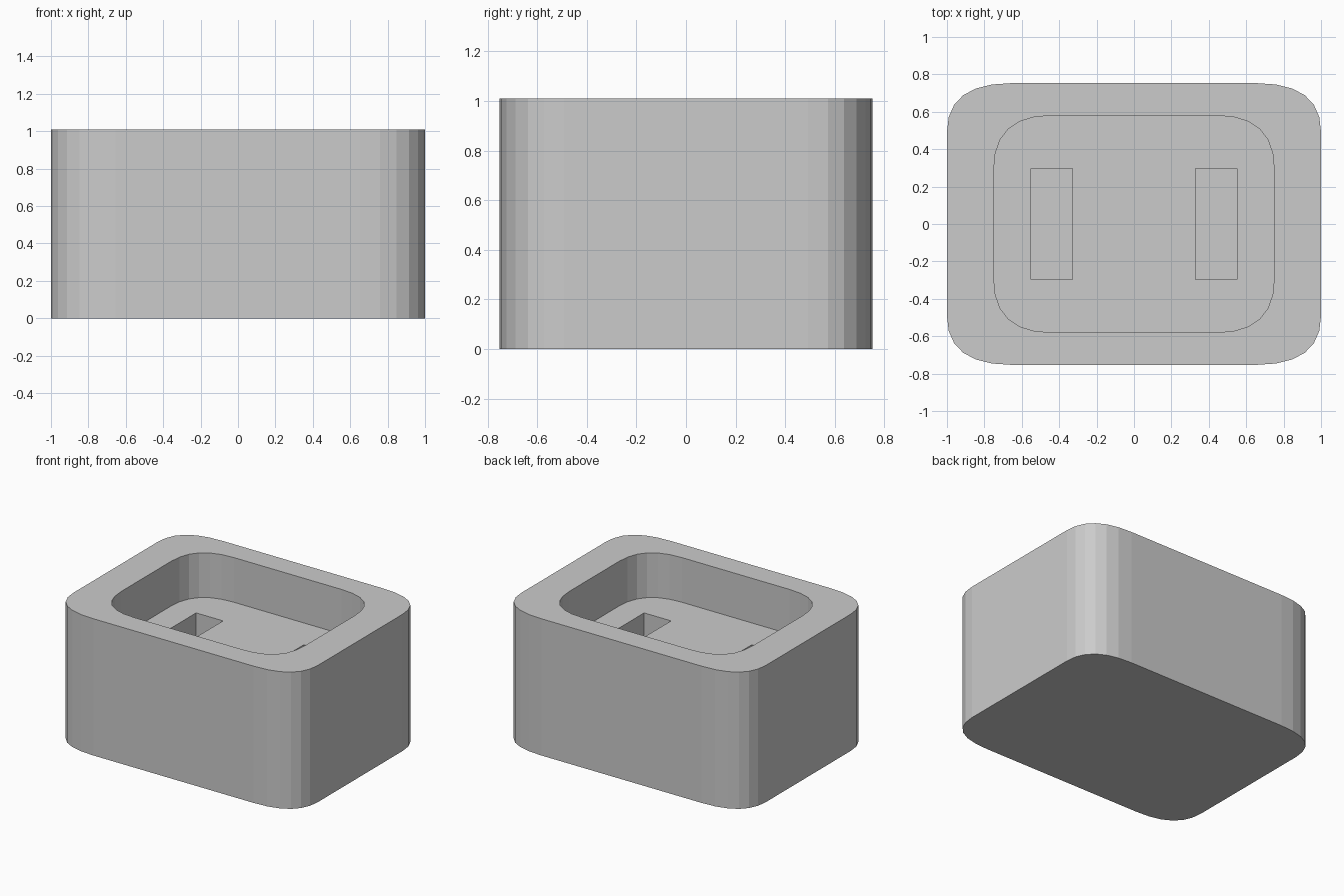
import bpy
import bmesh

HEIGHT = 1.01
FLOOR = 0.68        # bottom of the recess
SLOT_BOTTOM = 0.35  # bottom of the two slots
STEPS = 6           # segments per rounded corner

if "Cube" in bpy.data.objects:
    bpy.data.objects.remove(bpy.data.objects["Cube"], do_unlink=True)


def rounded_outline(hx, hy, rx, ry):
    """Counter-clockwise rectangle outline with softly curved corners."""
    points = []
    for sx, sy in ((1, 1), (-1, 1), (-1, -1), (1, -1)):
        corner = []
        for i in range(STEPS + 1):
            t = i / STEPS
            corner.append((sx * (hx - rx * t * t), sy * (hy - ry * (1 - t) ** 2)))
        points += corner if sx * sy > 0 else corner[::-1]
    return points


def box_outline(x0, x1, hy):
    return [(x0, -hy), (x1, -hy), (x1, hy), (x0, hy)]


def ring(bm, outline, z):
    return [bm.verts.new((x, y, z)) for x, y in outline]


def bridge(bm, a, b):
    """Join two matching rings with a band of quads."""
    for i in range(len(a)):
        j = (i + 1) % len(a)
        bm.faces.new((a[i], a[j], b[j], b[i]))


def loop_edges(bm, verts):
    return [bm.edges.get((verts[i - 1], verts[i])) for i in range(len(verts))]


bm = bmesh.new()
outer = rounded_outline(1.0, 0.753, 0.345, 0.26)
inner = rounded_outline(0.75, 0.58, 0.31, 0.29)

# Outer wall, rim and recess wall
base_ring = ring(bm, outer, 0)
top_ring = ring(bm, outer, HEIGHT)
rim_ring = ring(bm, inner, HEIGHT)
floor_ring = ring(bm, inner, FLOOR)
bm.faces.new(base_ring[::-1])
bridge(bm, base_ring, top_ring)
bridge(bm, top_ring, rim_ring)
bridge(bm, rim_ring, floor_ring)

# Two slots sunk into the recess floor
floor_edges = loop_edges(bm, floor_ring)
for x0, x1 in ((-0.55, -0.33), (0.33, 0.55)):
    outline = box_outline(x0, x1, 0.297)
    mouth = ring(bm, outline, FLOOR)
    bottom = ring(bm, outline, SLOT_BOTTOM)
    bridge(bm, mouth, bottom)
    bm.faces.new(bottom)
    floor_edges += loop_edges(bm, mouth)

# Recess floor around the slots
bmesh.ops.triangle_fill(bm, edges=floor_edges, use_beauty=True, normal=(0, 0, 1))
bmesh.ops.recalc_face_normals(bm, faces=bm.faces)

mesh = bpy.data.meshes.new("rounded_block")
bm.to_mesh(mesh)
bm.free()

# Plain grey material
grey = bpy.data.materials.new("light_grey")
grey.use_nodes = True
colour = (0.6, 0.6, 0.6, 1)
grey.diffuse_color = colour
grey.node_tree.nodes["Principled BSDF"].inputs["Base Color"].default_value = colour
mesh.materials.append(grey)

block = bpy.data.objects.new("rounded_block", mesh)
bpy.context.collection.objects.link(block)
